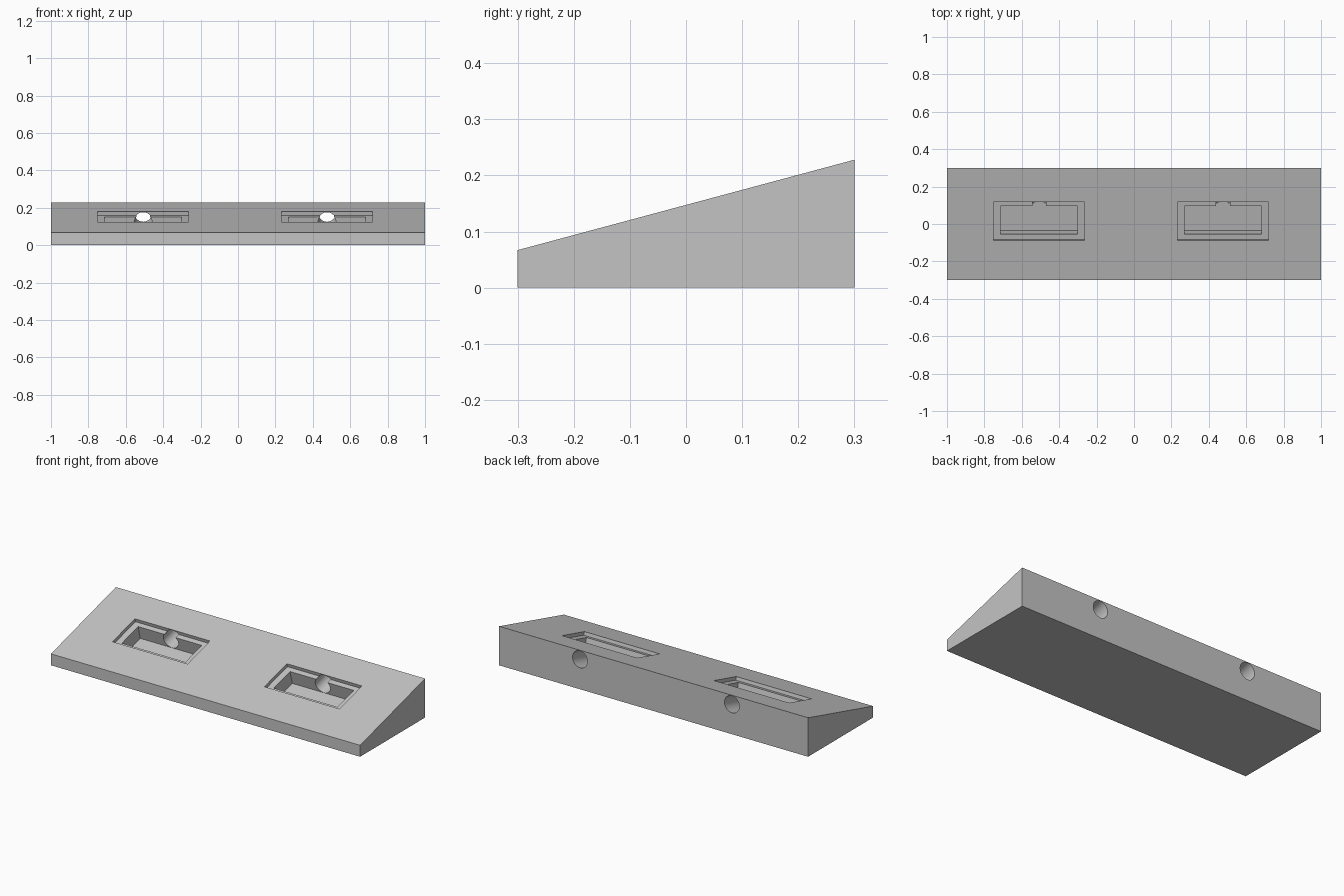
import bpy, bmesh, math
from mathutils import Matrix, Vector

cube = bpy.data.objects.get("Cube")
if cube:
    bpy.data.objects.remove(cube, do_unlink=True)

TILT = math.radians(15)
MID_HEIGHT = 0.1475          # height of the slope at y = 0
POCKET_Y = 0.015

grey = bpy.data.materials.new("plain grey")
grey.use_nodes = True
colour = (0.55, 0.55, 0.55, 1)
grey.diffuse_color = colour
grey.node_tree.nodes["Principled BSDF"].inputs["Base Color"].default_value = colour


def make_object(name, bm):
    bmesh.ops.recalc_face_normals(bm, faces=bm.faces)
    mesh = bpy.data.meshes.new(name)
    bm.to_mesh(mesh)
    bm.free()
    mesh.materials.append(grey)
    obj = bpy.data.objects.new(name, mesh)
    bpy.context.collection.objects.link(obj)
    return obj


def slope_frame(x):
    """Local frame on the sloped face: y runs up the slope, z out of it."""
    z = MID_HEIGHT + POCKET_Y * math.tan(TILT)
    return Matrix.Translation((x, POCKET_Y, z)) @ Matrix.Rotation(TILT, 4, "X")


def cut(target, cutter):
    mod = target.modifiers.new("cut", "BOOLEAN")
    mod.operation = "DIFFERENCE"
    mod.solver = "EXACT"
    mod.object = cutter
    bpy.context.view_layer.objects.active = target
    bpy.ops.object.modifier_apply(modifier=mod.name)
    bpy.data.objects.remove(cutter, do_unlink=True)


def box_cutter(x, width, length, depth):
    bm = bmesh.new()
    above = 0.1
    place = Matrix.Translation((0, 0, (above - depth) / 2))
    size = Matrix.Diagonal((width, length, above + depth, 1))
    bmesh.ops.create_cube(bm, size=1, matrix=slope_frame(x) @ place @ size)
    return make_object("box_cutter", bm)


def bore_cutter(x, radius, depth, start, end):
    bm = bmesh.new()
    place = Matrix.Translation((0, (start + end) / 2, -depth))
    turn = Matrix.Rotation(math.pi / 2, 4, "X")
    bmesh.ops.create_cone(bm, cap_ends=True, segments=48, radius1=radius,
                          radius2=radius, depth=end - start,
                          matrix=slope_frame(x) @ place @ turn)
    return make_object("bore_cutter", bm)


# Wedge body: side profile extruded across the full width
bm = bmesh.new()
profile = [(-0.3, 0), (0.3, 0), (0.3, 0.228), (-0.3, 0.067)]
side = bm.faces.new([bm.verts.new((-1, y, z)) for y, z in profile])
new = bmesh.ops.extrude_face_region(bm, geom=[side])["geom"]
bmesh.ops.translate(bm, vec=Vector((2, 0, 0)),
                    verts=[v for v in new if isinstance(v, bmesh.types.BMVert)])
wedge = make_object("wedge_body", bm)

# Each recess: shallow ledge, deep pocket, round bore out through the back
for x in (-0.507, 0.476):
    cut(wedge, box_cutter(x, 0.486, 0.214, 0.02))
    cut(wedge, box_cutter(x, 0.412, 0.155, 0.10))
    cut(wedge, bore_cutter(x, 0.048, 0.051, 0.03, 0.4))

# Smooth bores, sharp edges elsewhere
bpy.ops.object.select_all(action="DESELECT")
wedge.select_set(True)
bpy.context.view_layer.objects.active = wedge
bpy.ops.object.shade_smooth_by_angle(angle=math.radians(30))
